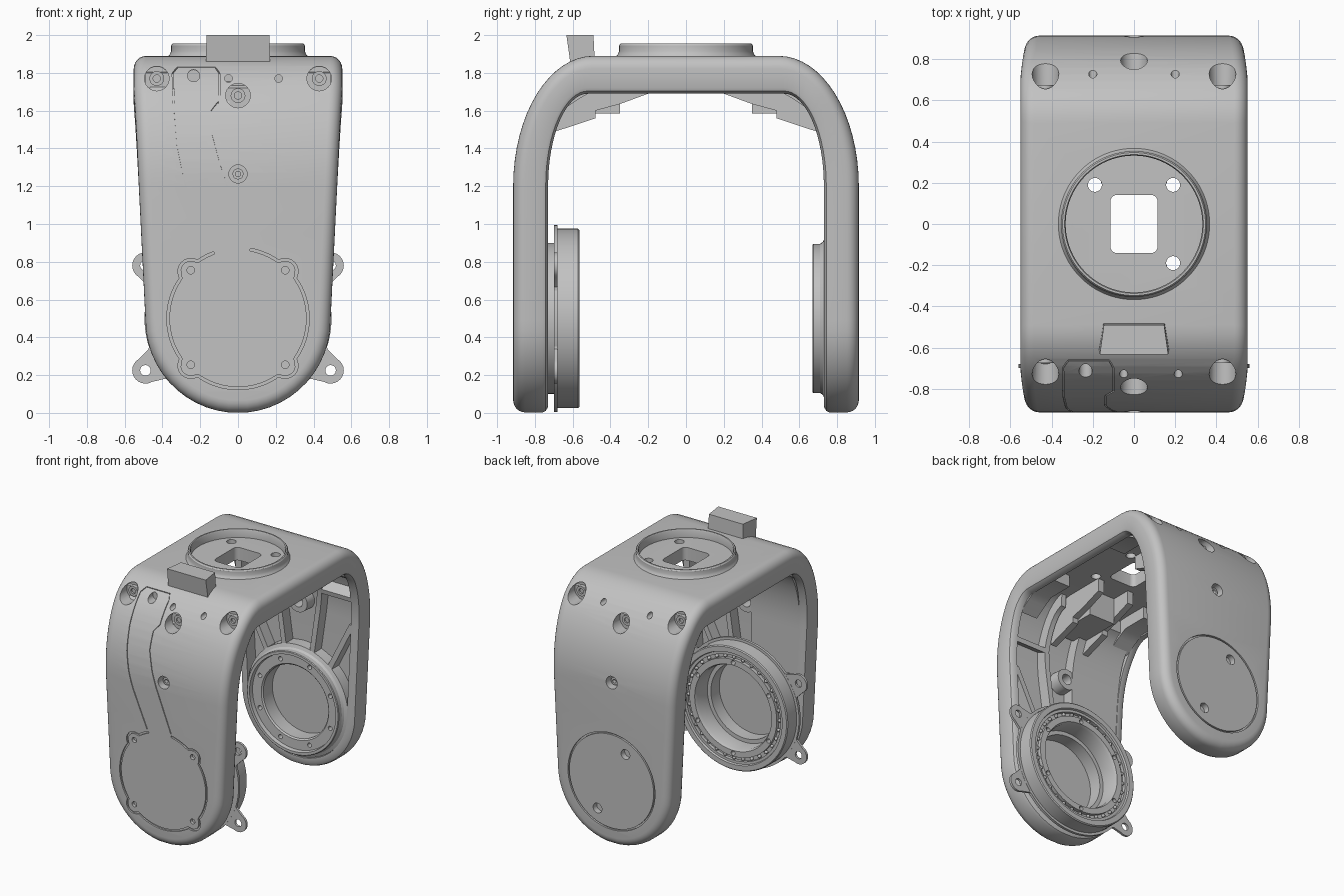
import bpy, bmesh, math
from mathutils import Vector

cube = bpy.data.objects.get("Cube")
if cube:
    bpy.data.objects.remove(cube, do_unlink=True)

grey = bpy.data.materials.new("light_grey")
grey.use_nodes = True
colour = (0.54, 0.54, 0.54, 1)
grey.diffuse_color = colour
grey.node_tree.nodes["Principled BSDF"].inputs["Base Color"].default_value = colour

ARM, BEND, LENGTH = 1.2, 0.89, 5.16
FRONT, TOP = Vector((0, 1, 0)), Vector((0, 0, 1))
HUB = Vector((0, 0, 0.5))


def shade(ob):
    ob.data.shade_smooth()
    ob.data.set_sharp_from_angle(angle=math.radians(32))


def finish(bm, name):
    bmesh.ops.recalc_face_normals(bm, faces=bm.faces)
    me = bpy.data.meshes.new(name)
    bm.to_mesh(me)
    bm.free()
    me.materials.append(grey)
    ob = bpy.data.objects.new(name, me)
    bpy.context.collection.objects.link(ob)
    shade(ob)
    return ob


def cut(ob, bm):
    tool = finish(bm, "cutter")
    tool.hide_render = True
    mod = ob.modifiers.new("cut", 'BOOLEAN')
    mod.operation, mod.solver, mod.object = 'DIFFERENCE', 'EXACT', tool
    bpy.context.view_layer.objects.active = ob
    bpy.ops.object.modifier_apply(modifier=mod.name)
    bpy.data.objects.remove(tool, do_unlink=True)
    shade(ob)


def loft(bm, rings, closed=False, caps=True):
    vs = [[bm.verts.new(p) for p in r] for r in rings]
    n = len(vs[0])
    for a, b in zip(vs, vs[1:] + (vs[:1] if closed else [])):
        for i in range(n):
            j = (i + 1) % n
            bm.faces.new((a[i], a[j], b[j], b[i]))
    if caps and not closed:
        bm.faces.new(vs[0][::-1])
        bm.faces.new(vs[-1])
    return vs


def turn(bm, profile, centre, axis, n=64, closed=True):
    """Revolve (radius, height) points about an axis."""
    u = Vector((1, 0, 0))
    v = axis.cross(u).normalized()
    angles = [math.tau * k / n for k in range(n)]
    loft(bm, [[centre + axis * h + (u * math.cos(a) + v * math.sin(a)) * r for a in angles]
              for r, h in profile], closed)


def place(x, s, u):
    """Point on the bent strap: x across, s along, u from outer (0) to inner (1) skin."""
    q = min(s, LENGTH - s)
    if q <= ARM:
        o, i = (0.915, q), (0.73, q)
    elif q <= ARM + BEND:
        t = (q - ARM) / BEND * math.pi / 2
        c, d = math.cos(t), math.sin(t)
        o, i = (0.49 + 0.425 * c, ARM + 0.69 * d), (0.52 + 0.21 * c, ARM + 0.49 * d)
    else:
        k = (LENGTH / 2 - q) / (LENGTH / 2 - ARM - BEND)
        o, i = (0.49 * k, 1.89), (0.52 * k, 1.69)
    side = -1 if s < LENGTH / 2 else 1
    return Vector((x, side * (o[0] + (i[0] - o[0]) * u), o[1] + (i[1] - o[1]) * u))


def along(z):
    return z if z < ARM else ARM + BEND * math.asin((z - ARM) / 0.69) / (math.pi / 2)


def strip(bm, path, width, u0, u1, steps=6):
    """Bar following (x, s) points on the strap."""
    pts = [Vector(path[0])]
    for a, b in zip(path, path[1:]):
        pts += [Vector(a).lerp(Vector(b), k / steps) for k in range(1, steps + 1)]
    rings = []
    for k, p in enumerate(pts):
        d = (pts[min(k + 1, len(pts) - 1)] - pts[max(k - 1, 0)]).normalized()
        n = Vector((-d.y, d.x)) * width / 2
        a, b = p + n, p - n
        rings.append([place(a.x, a.y, u0), place(b.x, b.y, u0), place(b.x, b.y, u1), place(a.x, a.y, u1)])
    loft(bm, rings)


def prism(bm, pts, axis, a, b):
    make = (lambda p, h: (h, p[0], p[1])) if axis == 'X' else (lambda p, h: (p[0], h, p[1]))
    loft(bm, [[make(p, h) for p in pts] for h in (a, b)])


# Fork body: round-ended strap bent into an arch, with a recessed inside
half = [(0.49 * math.cos(a), 0.49 + 0.49 * math.sin(a))
        for a in (math.radians(-84 + 7 * k) for k in range(13))]
for s in [0.7, 0.95] + [ARM + BEND * k / 16 for k in range(17)]:
    half.append((0.49 + 0.062 * min(1, (s - 0.49) / 1.25), s))
half += [(w, LENGTH - s) for w, s in reversed(half)]
loop = [Vector(p) for p in half] + [Vector((-w, s)) for w, s in reversed(half)]


def inset(d):
    out = []
    for k, p in enumerate(loop):
        t = (loop[(k + 1) % len(loop)] - loop[k - 1]).normalized()
        out.append(p + Vector((-t.y, t.x)) * d)
    return out


rim = [(0.065 * (1 - math.sin(a)), 0.34 * (1 - math.cos(a)))
       for a in (math.pi / 2 * k / 6 for k in range(7))]
rim += [(0, 0.84), (0.007, 0.93), (0.03, 1), (0.065, 1), (0.075, 0.5)]
bm = bmesh.new()
vs = loft(bm, [[place(p.x, p.y, u) for p in inset(d)] for d, u in rim], caps=False)
for ring in (vs[0], vs[-1]):
    n = len(ring)
    for i in range(n // 2 - 1):
        bm.faces.new((ring[i], ring[i + 1], ring[n - 2 - i], ring[n - 1 - i]))
body = finish(bm, "fork_body")

# Level screw pockets in both shoulders, with hollow screw heads inside
bm, screws = bmesh.new(), bmesh.new()


def hole(x, z, r, side, floor):
    turn(bm, [(r, side * 1.0), (r, side * floor)], Vector((x, 0, z)), FRONT, 24, closed=False)


for side in (-1, 1):
    for x, z, r, floor in ((-0.43, 1.77, 0.065, 0.645), (0.43, 1.77, 0.065, 0.645),
                           (0, 1.68, 0.065, 0.7), (0, 1.265, 0.048, 0.85)):
        hole(x, z, r, side, floor)
        a, b = side * (floor - 0.01), side * (floor + 0.03)
        turn(screws, [(r * 0.3, a), (r * 0.6, a), (r * 0.6, b), (r * 0.3, b)], Vector((x, 0, z)), FRONT, 20)
    for x in ((-0.05, 0.215) if side < 0 else (-0.2, 0.2)):
        hole(x, 1.77, 0.02, side, 0.67)
hole(-0.235, 1.785, 0.032, -1, 0.665)
finish(screws, "shoulder_screws")
# Cable window and wire holes in the top
corner = [(sx * 0.08 + 0.035 * math.cos(a), sy * 0.107 + 0.035 * math.sin(a))
          for sx, sy, q in ((1, 1, 0), (-1, 1, 1), (-1, -1, 2), (1, -1, 3))
          for a in (math.pi / 2 * (q + k / 5) for k in range(6))]
loft(bm, [[(x, y, z) for x, y in corner] for z in (1.6, 2.0)])
for x, y in ((-0.19, 0.19), (0.19, 0.19), (0.19, -0.19)):
    turn(bm, [(0.034, 1.6), (0.034, 2.0)], Vector((x, y, 0)), TOP, 24, closed=False)
cut(body, bm)


# Seams of the front cover, cable cover and back cap
def cover_radius(a):
    d = (a % (math.pi / 2)) - math.pi / 4
    k = 0.06 ** 2 - (0.355 * math.sin(d)) ** 2
    return max(0.37, 0.355 * math.cos(d) + math.sqrt(k)) if k > 0 else 0.37


bm = bmesh.new()
sweep = [math.radians(80 - 2.5 * k) for k in range(133)]
strip(bm, [(cover_radius(a) * math.cos(a), 0.5 + cover_radius(a) * math.sin(a)) for a in sweep],
      0.014, -0.1, 0.07, 1)
turn(bm, [(0.362, 0.95), (0.374, 0.95), (0.374, 0.9), (0.362, 0.9)], HUB, FRONT, 96)
for x in (-0.25, 0.25):
    for z in (0.255, 0.755):
        hole(x, z, 0.02, -1, 0.89)
for x, z in ((-0.12, 0.74), (0.12, 0.26)):
    hole(x, z, 0.038, 1, 0.87)
seam = [(-0.14, 0.87), (-0.205, 1.02), (-0.26, 1.15), (-0.3, 1.28), (-0.328, 1.42), (-0.342, 1.6),
        (-0.345, 1.8), (-0.32, 1.83), (-0.12, 1.83), (-0.1, 1.8), (-0.1, 1.65), (-0.14, 1.6),
        (-0.14, 1.47), (-0.1, 1.32), (-0.05, 1.18), (0.065, 0.885)]
strip(bm, [(x, along(z)) for x, z in seam], 0.007, -0.1, 0.04)
cut(body, bm)

# Top collar and front tab
bm = bmesh.new()
turn(bm, [(0.375, 1.88), (0.36, 1.9), (0.354, 1.915), (0.354, 1.945), (0.347, 1.955), (0.337, 1.955),
          (0.332, 1.945), (0.332, 1.88)], Vector(), TOP, 96)
finish(bm, "top_collar")
bm = bmesh.new()
loft(bm, [[(-w, y0, z), (w, y0, z), (w * 0.88, y1, z), (-w * 0.88, y1, z)]
          for w, y0, y1, z in ((0.172, -0.605, -0.48, 1.8), (0.166, -0.633, -0.49, 2.0))])
finish(bm, "top_tab")

# Stiffening ribs inside both arms, except where the cable panel fills the front one
bm = bmesh.new()
for flip, sides in ((False, (1,)), (True, (-1, 1))):
    def rib(path, width):
        strip(bm, [(x, LENGTH - s if flip else s) for x, s in path], width, 0.45, 0.97)
    for side in sides:
        rib([(side * 0.12, 0.9), (side * 0.2, 1.45)], 0.04)
        rib([(side * 0.27, 0.82), (side * 0.46, 1.2)], 0.04)
        rib([(side * 0.2, 1.45), (side * 0.2, 2.05)], 0.04)
        rib([(side * 0.2, 1.45), (side * 0.49, 1.45)], 0.045)
    y = 1 if flip else -1
    turn(bm, [(0.04, y * 0.84), (0.085, y * 0.84), (0.08, y * 0.735), (0.04, y * 0.735)],
         Vector((0, 0, 1.265)), FRONT, 32)
finish(bm, "arm_ribs")
bm = bmesh.new()
strip(bm, [(-0.255, 0.81), (-0.255, ARM), (-0.255, 2.0)], 0.42, 0.45, 0.98, 10)
finish(bm, "cable_panel")

# Screw blocks under the shoulders: a braced one in the middle, two at the corners
block = [(0.72, 1.585), (0.35, 1.585), (0.35, 1.8), (0.6, 1.8), (0.72, 1.72)]
brace = [(0.72, 1.48), (0.48, 1.56), (0.48, 1.6), (0.35, 1.635), (0.2, 1.69), (0.2, 1.8),
         (0.6, 1.8), (0.72, 1.7)]
boss = [(0.3, 1.7), (0.3, 1.82), (0.6, 1.82), (0.66, 1.8), (0.66, 1.6), (0.57, 1.66), (0.5, 1.7)]
bm = bmesh.new()
for y in (-1, 1):
    for pts, x0, x1 in ((block, -0.11, 0.11), (brace, -0.16, -0.11), (brace, 0.11, 0.16),
                        (boss, -0.49, -0.34), (boss, 0.34, 0.49)):
        prism(bm, [(y * a, z) for a, z in pts], 'X', x0, x1)
finish(bm, "shoulder_blocks")


# Bearing housings on each arm
def bolt_holes(ob, count, radius, y0, y1):
    tool = bmesh.new()
    for k in range(count):
        a = math.tau * (k + 0.5) / count
        turn(tool, [(0.017, y0), (0.017, y1)], HUB + Vector((math.cos(a), 0, math.sin(a))) * radius,
             FRONT, 16, closed=False)
    cut(ob, tool)


bm = bmesh.new()
turn(bm, [(0.29, -0.83), (0.4, -0.83), (0.4, -0.7), (0.495, -0.7), (0.495, -0.68), (0.475, -0.68),
          (0.475, -0.572), (0.468, -0.565), (0.43, -0.565), (0.425, -0.58), (0.405, -0.58), (0.405, -0.605),
          (0.375, -0.605), (0.375, -0.578), (0.33, -0.578), (0.32, -0.6), (0.32, -0.72), (0.29, -0.72)],
     HUB, FRONT, 96)
bolt_holes(finish(bm, "front_bearing"), 6, 0.351, -0.62, -0.5)
bm = bmesh.new()
for k in range(32):
    a = math.tau * k / 32
    spot = HUB + Vector((0.39 * math.cos(a), -0.593, 0.39 * math.sin(a)))
    ball = bmesh.ops.create_uvsphere(bm, u_segments=10, v_segments=6, radius=0.014)
    bmesh.ops.translate(bm, verts=ball["verts"], vec=spot)
finish(bm, "bearing_balls")
bm = bmesh.new()
turn(bm, [(0.28, 0.83), (0.43, 0.83), (0.43, 0.735), (0.405, 0.725), (0.395, 0.71), (0.395, 0.675),
          (0.39, 0.67), (0.37, 0.67), (0.365, 0.7), (0.29, 0.7), (0.28, 0.71)], HUB, FRONT, 96)
bolt_holes(finish(bm, "back_bearing"), 8, 0.327, 0.6, 0.76)

# Mounting ears on the front bearing
bm, tool = bmesh.new(), bmesh.new()
for x in (-0.49, 0.49):
    for z in (0.225, 0.78):
        e = Vector((x, z))
        d = (e - Vector((0, 0.5))).normalized()
        p = Vector((-d.y, d.x))
        pts = [e + (d * math.cos(a) + p * math.sin(a)) * 0.07
               for a in (math.pi * (k / 12 - 0.5) for k in range(13))]
        pts += [e - d * 0.07 + p * 0.09, e - d * 0.11 + p * 0.15, e - d * 0.19 + p * 0.22,
                e - d * 0.19 - p * 0.22, e - d * 0.11 - p * 0.15, e - d * 0.07 - p * 0.09]
        prism(bm, pts, 'Y', -0.699, -0.681)
        turn(tool, [(0.028, -0.75), (0.028, -0.6)], Vector((x, 0, z)), FRONT, 24, closed=False)
cut(finish(bm, "bearing_ears"), tool)
